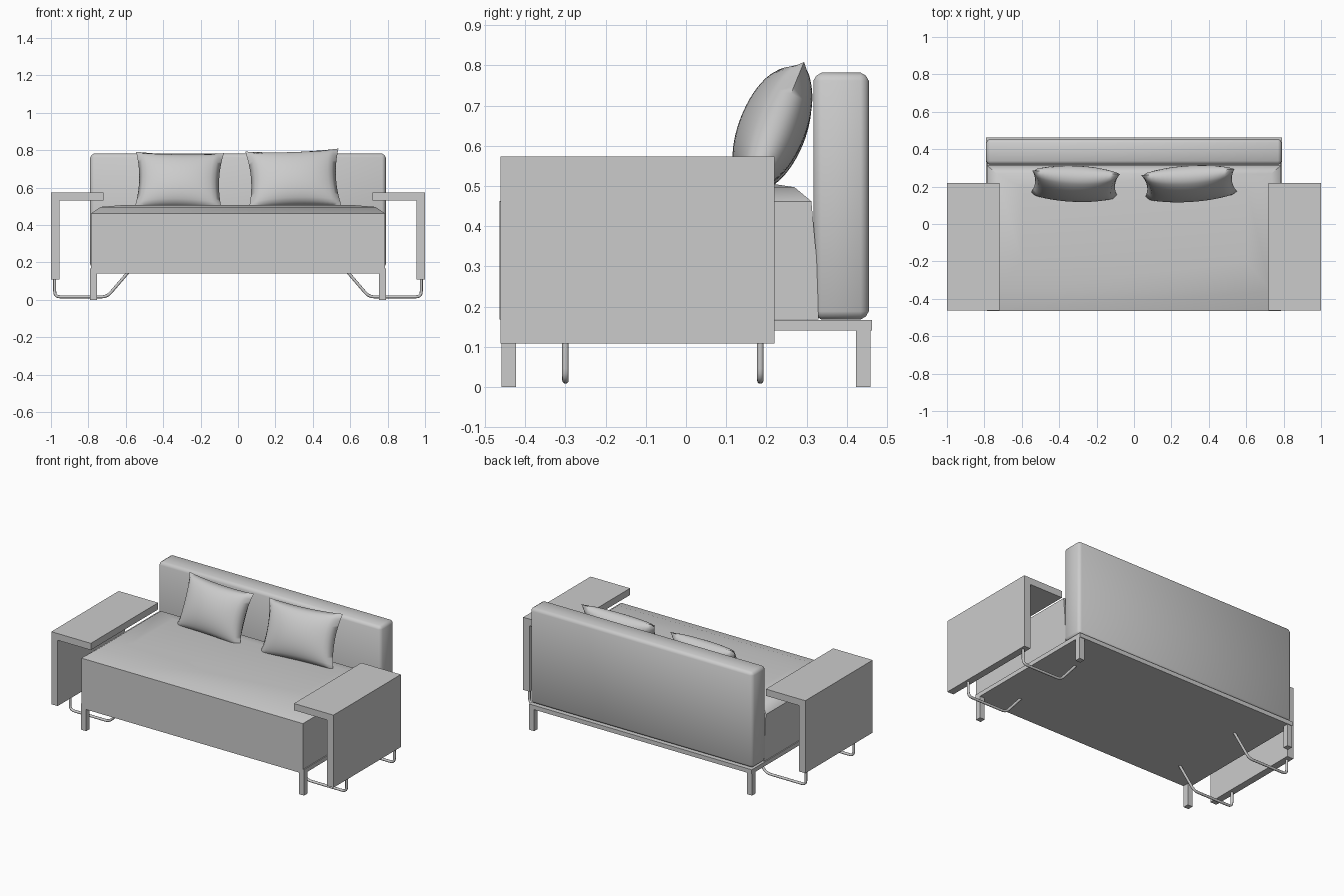
import bpy, bmesh, math
from mathutils import Matrix, Vector

cube = bpy.data.objects.get("Cube")
if cube:
    bpy.data.objects.remove(cube, do_unlink=True)

grey = bpy.data.materials.new("light_grey")
grey.use_nodes = True
grey.diffuse_color = (0.6, 0.6, 0.6, 1)
grey.node_tree.nodes["Principled BSDF"].inputs["Base Color"].default_value = (0.6, 0.6, 0.6, 1)


def finish(bm, name, smooth=None):
    bmesh.ops.recalc_face_normals(bm, faces=bm.faces)
    mesh = bpy.data.meshes.new(name)
    bm.to_mesh(mesh)
    bm.free()
    mesh.materials.append(grey)
    ob = bpy.data.objects.new(name, mesh)
    bpy.context.collection.objects.link(ob)
    if smooth:
        bpy.ops.object.select_all(action='DESELECT')
        ob.select_set(True)
        bpy.context.view_layer.objects.active = ob
        bpy.ops.object.shade_smooth_by_angle(angle=math.radians(smooth))
    return ob


def box(name, low, high, bevel=0):
    low, high = Vector(low), Vector(high)
    bm = bmesh.new()
    bmesh.ops.create_cube(bm, size=1, matrix=Matrix.Translation((low + high) / 2)
                          @ Matrix.Diagonal((high - low).to_4d()))
    if bevel:
        bmesh.ops.bevel(bm, geom=bm.edges[:], offset=bevel, segments=2, profile=0.4, affect='EDGES')
    return finish(bm, name, 60 if bevel else None)


def loft(name, rings, smooth):
    """Stack of rectangles given as half width, front, back, height."""
    bm = bmesh.new()
    loops = [[bm.verts.new(p) for p in ((-w, f, z), (w, f, z), (w, b, z), (-w, b, z))]
             for w, f, b, z in rings]
    for lo, hi in zip(loops, loops[1:]):
        for i in range(4):
            j = (i + 1) % 4
            bm.faces.new((lo[i], lo[j], hi[j], hi[i]))
    bm.faces.new(loops[0])
    bm.faces.new(loops[-1])
    return finish(bm, name, smooth)


def pillow(name, centre, half_w, half_h, half_t, lean, turn, roll):
    """Two bulging sheets with pinched sides, joined along the seam."""
    bm = bmesh.new()
    for side in (-1, 1):
        made = bmesh.ops.create_grid(bm, x_segments=20, y_segments=20, size=1)
        for vert in made["verts"]:
            u, v = vert.co.x, vert.co.y
            puff = max(0, (1 - u * u) * (1 - v * v)) ** 0.45
            vert.co = (half_w * u * (1 - 0.09 * (1 - v * v)), side * half_t * puff,
                       half_h * v * (1 - 0.07 * (1 - u * u)))
    bmesh.ops.remove_doubles(bm, verts=bm.verts, dist=0.0005)
    bm.transform(Matrix.Translation(centre) @ Matrix.Rotation(math.radians(turn), 4, 'Z')
                 @ Matrix.Rotation(math.radians(-lean), 4, 'X')
                 @ Matrix.Rotation(math.radians(roll), 4, 'Y'))
    return finish(bm, name, 70)


def tube(name, points, radius, corner):
    """Round bar with the inner points of the path filleted."""
    pts = [Vector(p) for p in points]
    path = [pts[0]]
    for a, p, b in zip(pts, pts[1:], pts[2:]):
        start, end = p + (a - p).normalized() * corner, p + (b - p).normalized() * corner
        for k in range(6):
            t = k / 5
            path.append(start * (1 - t) ** 2 + p * 2 * t * (1 - t) + end * t * t)
    path.append(pts[-1])
    bm = bmesh.new()
    across = Vector((0, 1, 0))
    loops = []
    for i, p in enumerate(path):
        along = (path[min(i + 1, len(path) - 1)] - path[max(i - 1, 0)]).normalized()
        normal = along.cross(across)
        loops.append([bm.verts.new(p + radius * (math.cos(a) * across + math.sin(a) * normal))
                      for a in (math.tau * k / 12 for k in range(12))])
    for lo, hi in zip(loops, loops[1:]):
        for k in range(12):
            bm.faces.new((lo[k], lo[k - 1], hi[k - 1], hi[k]))
    bm.faces.new(loops[0])
    bm.faces.new(loops[-1])
    return finish(bm, name, 50)


# Base frame and corner legs
box("base_frame", (-0.79, -0.462, 0.14), (0.79, 0.463, 0.167))
for side, sx in (("left", 1), ("right", -1)):
    for end, sy in (("front", -1), ("back", 1)):
        box(f"{side}_{end}_leg", (min(sx * 0.755, sx * 0.79), min(sy * 0.423, sy * 0.459), 0),
            (max(sx * 0.755, sx * 0.79), max(sy * 0.423, sy * 0.459), 0.14))

# Seat cushion with a soft crowned top, and backrest
loft("seat", [(0.785, -0.464, 0.33, 0.168), (0.785, -0.464, 0.325, 0.32),
              (0.785, -0.464, 0.312, 0.462), (0.735, -0.36, 0.27, 0.497),
              (0.6, -0.2, 0.2, 0.508)], 48)
box("backrest", (-0.79, 0.317, 0.168), (0.79, 0.455, 0.782), 0.02)

# Side tables: outer panel, top panel and bent support bars
for side, sx in (("left", 1), ("right", -1)):
    bm = bmesh.new()
    profile = [(1, 0.108), (1, 0.573), (0.72, 0.573), (0.72, 0.53), (0.955, 0.53), (0.955, 0.108)]
    face = bm.faces.new([bm.verts.new((sx * x, -0.462, z)) for x, z in profile])
    made = bmesh.ops.extrude_face_region(bm, geom=[face])
    bmesh.ops.translate(bm, vec=(0, 0.682, 0),
                        verts=[g for g in made["geom"] if isinstance(g, bmesh.types.BMVert)])
    finish(bm, f"{side}_side_table")
    for end, y in (("front", -0.3), ("back", 0.185)):
        tube(f"{side}_{end}_support_bar",
             [(sx * x, y, z) for x, z in ((0.98, 0.12), (0.98, 0.016), (0.7, 0.016), (0.585, 0.15))],
             0.008, 0.03)

# Scatter pillows leaning on the backrest
pillow("right_pillow", (-0.315, 0.215, 0.635), 0.235, 0.165, 0.082, 22, -2, 1)
pillow("left_pillow", (0.297, 0.215, 0.645), 0.25, 0.168, 0.082, 22, 3, -2)
